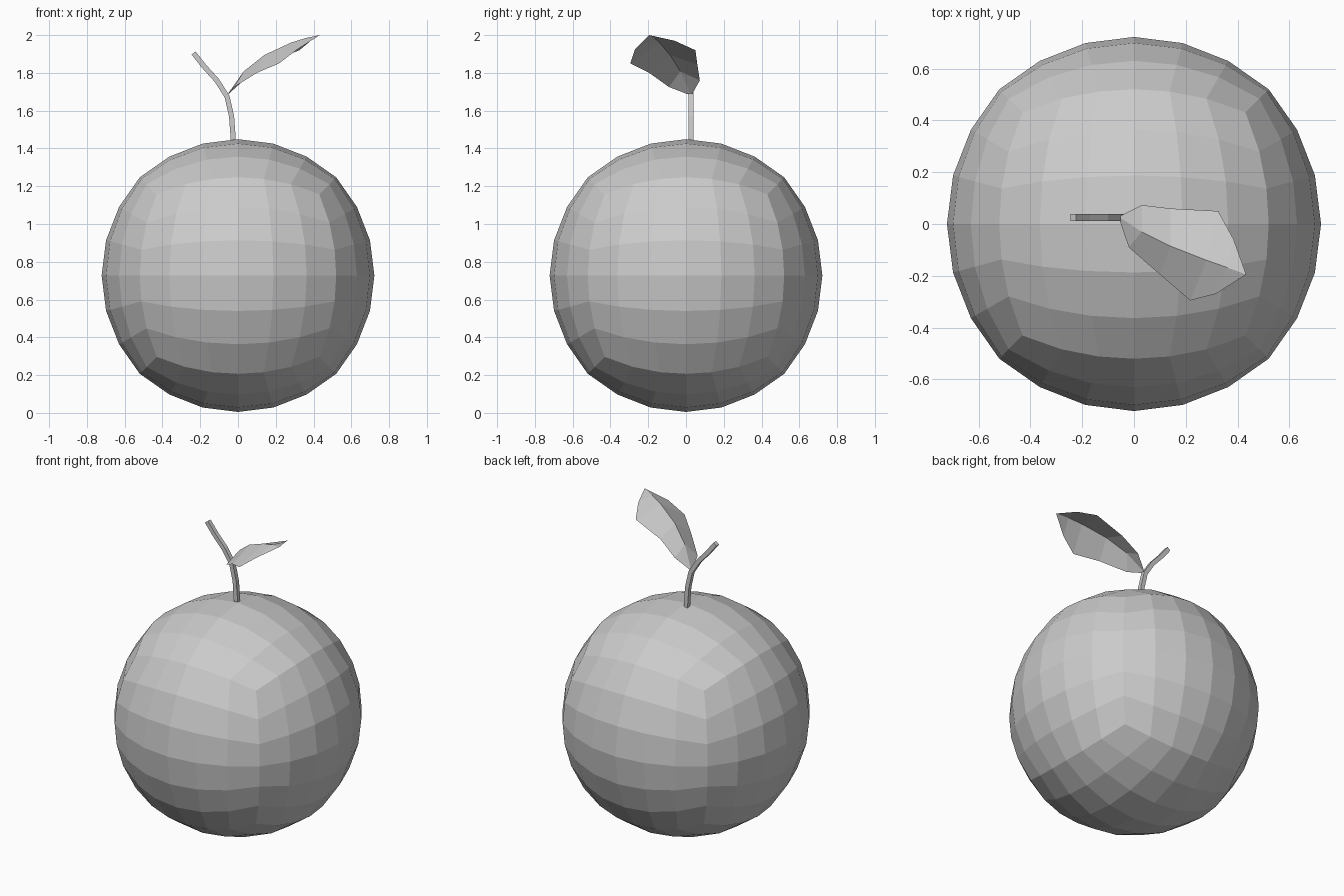
import bpy, bmesh, math
from mathutils import Vector

if "Cube" in bpy.data.objects:
    bpy.data.objects.remove(bpy.data.objects["Cube"])


def finish(bm, name):
    bmesh.ops.recalc_face_normals(bm, faces=bm.faces)
    mesh = bpy.data.meshes.new(name)
    bm.to_mesh(mesh)
    bm.free()
    obj = bpy.data.objects.new(name, mesh)
    bpy.context.collection.objects.link(obj)
    return obj


# Fruit body: gridded cube rounded to a slightly boxy sphere, 24 sides around
R, CENTRE, BOXY = 0.722, Vector((0, 0, 0.727)), 0.045
bm = bmesh.new()
bmesh.ops.create_cube(bm, size=2)
bmesh.ops.subdivide_edges(bm, edges=bm.edges[:], cuts=5, use_grid_fill=True)
for v in bm.verts:
    cube = v.co.copy()
    ball = Vector([math.tan(c * math.pi / 4) for c in cube]).normalized()
    cube = ball / max(abs(c) for c in ball)
    v.co = CENTRE + R * ball.lerp(cube, BOXY)
finish(bm, "fruit")

# Stem: square section swept along a bent path in the xz plane
path = [(-0.023, 1.40), (-0.026, 1.46), (-0.034, 1.57), (-0.058, 1.675),
        (-0.112, 1.76), (-0.18, 1.835), (-0.235, 1.905)]
pts = [Vector((x, 0.026, z)) for x, z in path]
HALF = 0.0135
bm = bmesh.new()
rings = []
for i, p in enumerate(pts):
    t = (pts[min(i + 1, len(pts) - 1)] - pts[max(i - 1, 0)]).normalized()
    side, up = Vector((t.z, 0, -t.x)) * HALF, Vector((0, HALF, 0))
    rings.append([bm.verts.new(p + side * a + up * b)
                  for a, b in ((-1, -1), (1, -1), (1, 1), (-1, 1))])
for a, b in zip(rings, rings[1:]):
    for k in range(4):
        bm.faces.new((a[k], a[(k + 1) % 4], b[(k + 1) % 4], b[k]))
bm.faces.new(rings[0])
bm.faces.new(rings[-1])
finish(bm, "stem")

# Leaf: thin sheet, two halves folded along a raised midrib
base, tip = (-0.06, 0.028, 1.68), (0.433, -0.195, 2.0)
rows = [  # left edge, midrib, right edge
    ((0.03, 0.073, 1.76), (0.03, -0.03, 1.808), (-0.02, -0.09, 1.725)),
    ((0.14, 0.06, 1.845), (0.14, -0.085, 1.895), (0.10, -0.195, 1.80)),
    ((0.325, 0.05, 1.92), (0.28, -0.14, 1.96), (0.217, -0.295, 1.85)),
    ((0.385, -0.06, 1.97), (0.36, -0.168, 1.985), (0.315, -0.27, 1.925)),
]
bm = bmesh.new()
b, t = bm.verts.new(base), bm.verts.new(tip)
grid = [[bm.verts.new(c) for c in row] for row in rows]
for k in (0, 1):
    bm.faces.new((b, grid[0][k + 1], grid[0][k]))
    for r, s in zip(grid, grid[1:]):
        bm.faces.new((r[k], r[k + 1], s[k + 1], s[k]))
    bm.faces.new((grid[-1][k], grid[-1][k + 1], t))
finish(bm, "leaf")
